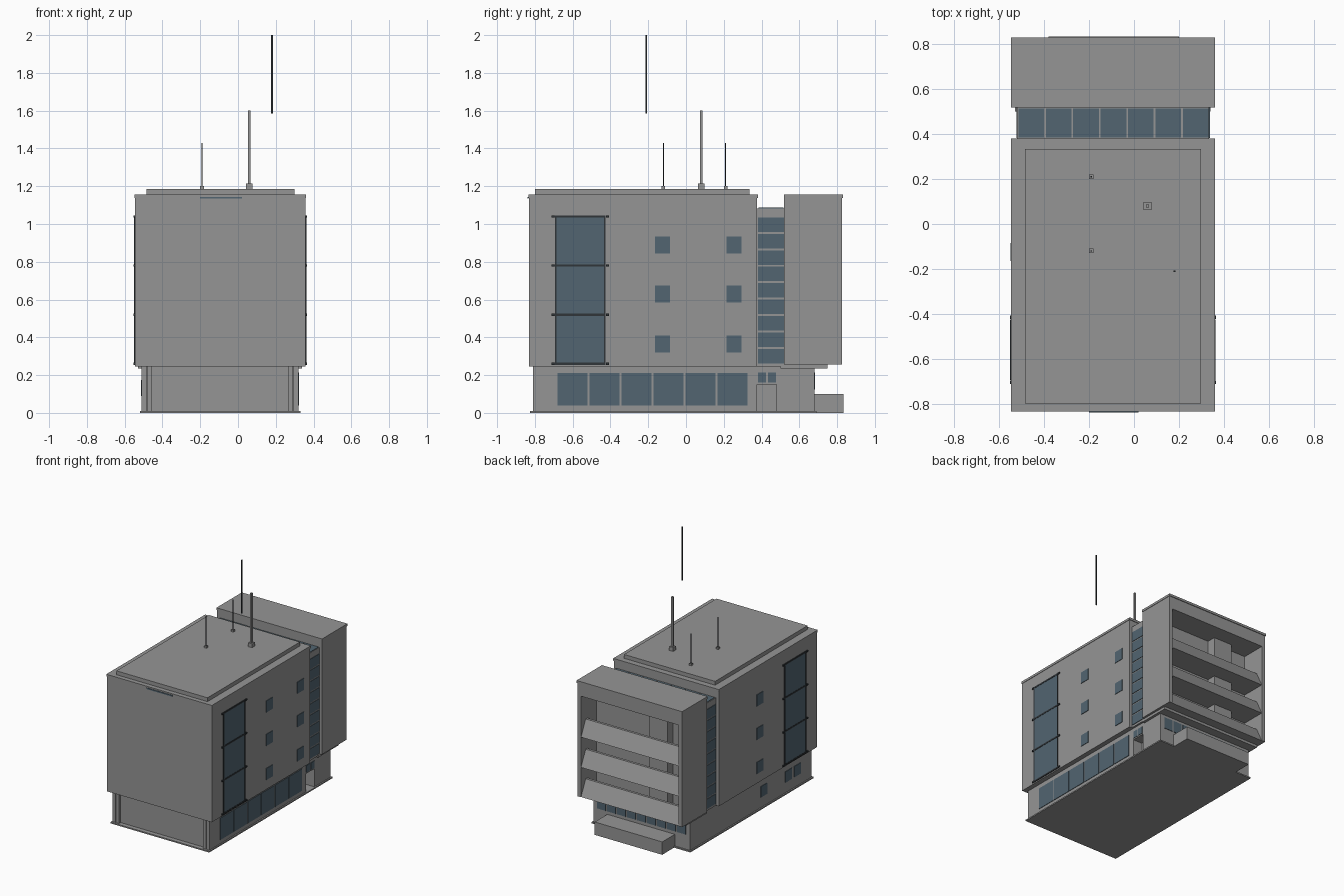
import bpy
import bmesh

cube = bpy.data.objects.get("Cube")
if cube:
    bpy.data.objects.remove(cube, do_unlink=True)


def material(name, rgb):
    m = bpy.data.materials.new(name)
    m.use_nodes = True
    m.diffuse_color = (*rgb, 1)
    m.node_tree.nodes["Principled BSDF"].inputs["Base Color"].default_value = (*rgb, 1)
    return m


GREY = material("concrete grey", (0.30, 0.30, 0.30))
GLASS = material("blue glass", (0.085, 0.13, 0.165))
DARK = material("dark metal", (0.03, 0.035, 0.04))


def finish(name, bm, mat):
    bmesh.ops.recalc_face_normals(bm, faces=bm.faces)
    mesh = bpy.data.meshes.new(name)
    bm.to_mesh(mesh)
    bm.free()
    mesh.materials.append(mat)
    ob = bpy.data.objects.new(name, mesh)
    bpy.context.collection.objects.link(ob)
    return ob


def boxes(name, spans, mat=GREY):
    """One object from boxes given as (x range, y range, z range)."""
    bm = bmesh.new()
    for span in spans:
        new = bmesh.ops.create_cube(bm, size=1)["verts"]
        for v in new:
            v.co = [lo + (c + 0.5) * (hi - lo) for c, (lo, hi) in zip(v.co, span)]
    return finish(name, bm, mat)


def extrude_x(name, profile, x0, x1, mat=GREY):
    """Prism along x from a (y, z) profile."""
    bm = bmesh.new()
    face = bm.faces.new([bm.verts.new((x0, y, z)) for y, z in profile])
    new = bmesh.ops.extrude_face_region(bm, geom=[face])["geom"]
    bmesh.ops.translate(bm, vec=(x1 - x0, 0, 0),
                        verts=[g for g in new if isinstance(g, bmesh.types.BMVert)])
    return finish(name, bm, mat)


def split(lo, hi, n, gap):
    """Equal panes between lo and hi with a gap between neighbours."""
    w = (hi - lo + gap) / n
    return [(lo + i * w, lo + (i + 1) * w - gap) for i in range(n)]


def plate(x, side, t=0.004):
    """Thin x range lying on a wall at x that faces side (+1 or -1)."""
    return tuple(sorted((x - side * 0.002, x + side * t)))


LEFT, RIGHT = 0.357, -0.545      # upper wall planes
BASE_L, BASE_R = 0.32, -0.51     # ground floor wall planes
WALLS = ((LEFT, 1), (RIGHT, -1))
UPPER = (RIGHT, LEFT)

# Ground floor with a door alcove
boxes("floor_slab", [((-0.52, 0.33), (-0.825, 0.69), (0, 0.01))])
boxes("ground_floor", [
    ((BASE_R, BASE_L), (-0.79, 0.375), (0.01, 0.25)),
    ((BASE_R, BASE_L), (0.48, 0.68), (0.01, 0.25)),
    ((BASE_R, 0.24), (0.375, 0.48), (0.01, 0.25)),
    ((0.24, BASE_L), (0.375, 0.48), (0.15, 0.25))])
boxes("front_pilasters", [
    (x, (-0.81, -0.78), (0.01, 0.25))
    for x in ((BASE_R, -0.485), (-0.48, -0.455), (0.265, 0.29), (0.295, BASE_L))])
boxes("back_step", [((-0.38, 0.20), (0.67, 0.835), (0, 0.10))])
boxes("door", [((0.235, 0.246), (0.39, 0.465), (0.01, 0.14))])

# Ground floor glazing
boxes("shop_windows", [(plate(BASE_L, 1), y, (0.04, 0.21))
                       for y in split(-0.68, 0.325, 6, 0.01)], GLASS)
boxes("door_top_windows", [(plate(BASE_L, 1), y, (0.16, 0.215))
                           for y in split(0.38, 0.477, 2, 0.01)], GLASS)
boxes("side_base_windows", [(plate(BASE_R, -1), (y - 0.04, y + 0.04), (0.09, 0.175))
                            for y in (-0.225, -0.53, -0.64)], GLASS)
boxes("back_base_windows", [(x, (0.678, 0.684), (0.125, 0.215))
                            for x in split(-0.475, 0.285, 9, 0.012)], GLASS)

# Main upper block, cornice and raised roof
boxes("main_block", [(UPPER, (-0.832, 0.375), (0.245, 1.145))])
boxes("main_cornice", [((-0.548, 0.36), (-0.835, 0.38), (1.137, 1.155))])
boxes("roof_platform", [((-0.485, 0.298), (-0.80, 0.335), (1.15, 1.185))])
boxes("front_strip", [((-0.20, 0.02), (-0.839, -0.834), (1.134, 1.144))], GLASS)

# Tall bays on both long walls
floors = (0.26, 0.52, 0.78, 1.04)
boxes("tall_bay_glass", [(plate(x, s), (-0.69, -0.43), z)
                         for x, s in WALLS for z in split(0.265, 1.035, 3, 0.012)], GLASS)
boxes("tall_bay_frames", [(plate(x, s, 0.006), (-0.695, -0.425), (z - 0.006, z + 0.006))
                          for x, s in WALLS for z in floors]
      + [(plate(x, s, 0.006), (y - 0.004, y + 0.004), (0.26, 1.04))
         for x, s in WALLS for y in (-0.69, -0.43)], DARK)
boxes("bay_brackets", [(plate(x, s, 0.008), (y - 0.008, y + 0.008), (z - 0.006, z + 0.006))
                       for x, s in WALLS for z in floors for y in (-0.705, -0.415)], DARK)

# Small square windows
columns = ((LEFT, 1, -0.125), (LEFT, 1, 0.255), (RIGHT, -1, -0.125))
boxes("small_windows", [(plate(x, s), (y - 0.04, y + 0.04), (z - 0.045, z + 0.045))
                        for x, s, y in columns for z in (0.365, 0.63, 0.89)], GLASS)

# Glazed link between the two blocks
boxes("link_block", [((-0.52, 0.335), (0.37, 0.525), (0.245, 1.083))])
boxes("link_side_glass", [(plate(x, s), (0.382, 0.518), z)
                          for x, s in ((0.335, 1), (-0.52, -1))
                          for z in split(0.262, 1.035, 9, 0.01)], GLASS)
boxes("link_roof_glass", [(x, (0.385, 0.515), (1.08, 1.087))
                          for x in split(-0.515, 0.332, 7, 0.008)], GLASS)

# Back block shell
back = (0.52, 0.825)
levels = (0.245, 0.475, 0.71)
boxes("back_block_walls", [
    (UPPER, (0.52, 0.63), (0.255, 1.15)),
    ((RIGHT, RIGHT + 0.03), back, (0.255, 1.15)),
    ((LEFT - 0.03, LEFT), back, (0.255, 1.15)),
    (UPPER, back, (1.04, 1.15))])
boxes("back_cornice", [((-0.548, 0.36), (0.518, 0.83), (1.137, 1.155))])
boxes("back_under_slab", [((-0.53, 0.34), (0.50, 0.75), (0.235, 0.258))])

# Balconies with leaning parapets
inner = (RIGHT + 0.02, LEFT - 0.02)
boxes("balcony_floors", [(inner, (0.62, 0.80), (z + 0.01, z + 0.035)) for z in levels])
for i, z in enumerate(levels):
    extrude_x(f"balcony_parapet_{i + 1}",
              [(0.822, z + 0.01), (0.765, z + 0.13), (0.745, z + 0.13), (0.79, z + 0.01)],
              *inner)
boxes("balcony_partitions", [((-0.33, -0.17), (0.62, 0.70), (0.27, 1.05))])

# Roof masts
small = ((-0.19, 0.21), (-0.19, -0.12))


def post(x, y, r, z0, z1):
    return ((x - r, x + r), (y - r, y + r), (z0, z1))


boxes("mast_feet", [post(x, y, 0.01, 1.18, 1.20) for x, y in small]
      + [post(0.06, 0.08, 0.017, 1.18, 1.215)])
boxes("main_mast", [post(0.06, 0.08, 0.007, 1.2, 1.6)])
boxes("small_masts", [post(x, y, 0.003, 1.19, 1.43) for x, y in small], DARK)
boxes("upper_rod", [post(0.18, -0.21, 0.004, 1.585, 2.0)], DARK)
